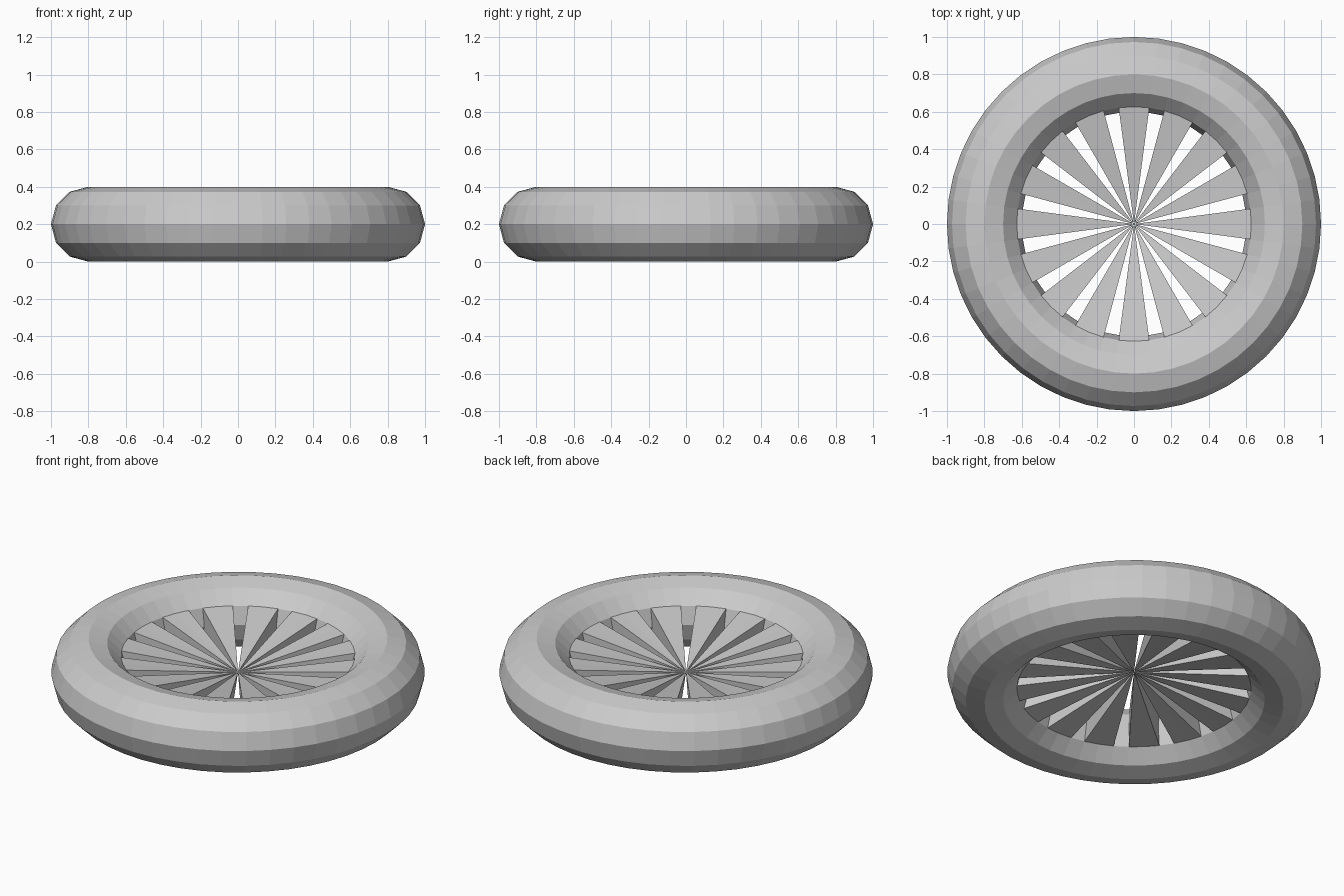
import bpy, bmesh
from math import sin, cos, pi

if "Cube" in bpy.data.objects:
    bpy.data.objects.remove(bpy.data.objects["Cube"])

SEG, SIDES = 48, 12          # ring segments, tube sides
MAJOR, MINOR, MID_Z = 0.8, 0.2, 0.2
SPOKE_PITCH = 3              # two segments of spoke, one of gap

bm = bmesh.new()

# round ring
grid = []
for i in range(SEG):
    a = 2 * pi * i / SEG
    row = []
    for j in range(SIDES):
        t = 2 * pi * j / SIDES
        r = MAJOR + MINOR * cos(t)
        row.append(bm.verts.new((r * cos(a), r * sin(a), MID_Z + MINOR * sin(t))))
    grid.append(row)

# leave openings in the inner wall where the spokes grow out
inner_rows = (SIDES // 2 - 1, SIDES // 2)
for i in range(SEG):
    n = (i + 1) % SEG
    spoke_here = i % SPOKE_PITCH in (0, SPOKE_PITCH - 1)
    for j in range(SIDES):
        if spoke_here and j in inner_rows:
            continue
        m = (j + 1) % SIDES
        bm.faces.new((grid[i][j], grid[n][j], grid[n][m], grid[i][m]))

# tapered spokes: every opening is drawn to one point at the hub
rims = [e for e in bm.edges if e.is_boundary]
hub = bm.verts.new((0, 0, MID_Z))
for e in rims:
    bm.faces.new((e.verts[0], e.verts[1], hub))
bmesh.ops.delete(bm, geom=[v for v in bm.verts if not v.link_faces], context='VERTS')
bmesh.ops.recalc_face_normals(bm, faces=bm.faces[:])

mesh = bpy.data.meshes.new("spoked_ring")
bm.to_mesh(mesh)
bm.free()
bpy.context.collection.objects.link(bpy.data.objects.new("spoked_ring", mesh))
